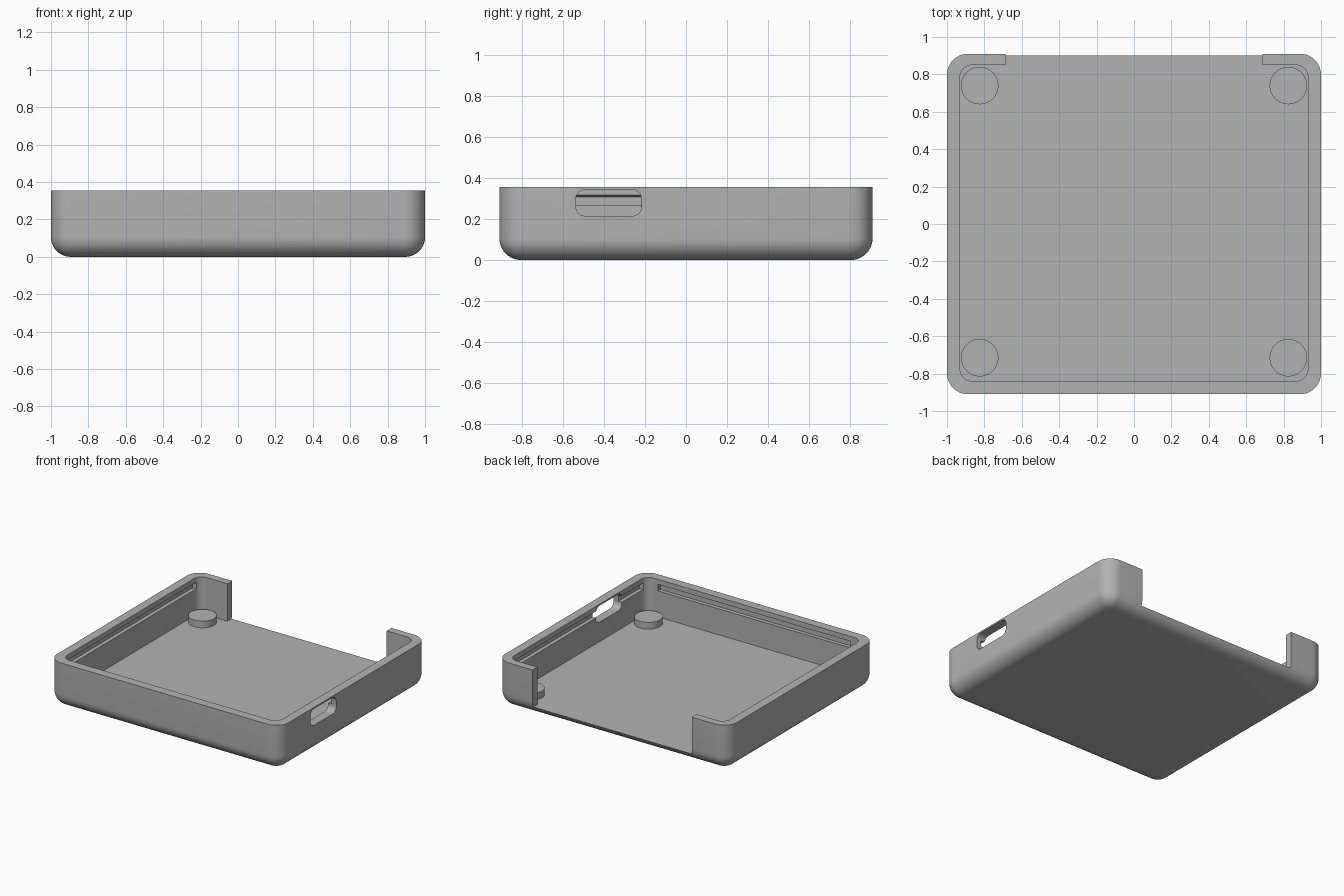
import bpy, bmesh, math
from mathutils import Vector

if "Cube" in bpy.data.objects:
    bpy.data.objects.remove(bpy.data.objects["Cube"])

WALL_TOP, FLOOR = 0.355, 0.063

grey = bpy.data.materials.new("grey_plastic")
grey.diffuse_color = (0.45, 0.45, 0.45, 1)
grey.use_nodes = True
grey.node_tree.nodes["Principled BSDF"].inputs["Base Color"].default_value = grey.diffuse_color


def rounded_rect(x0, x1, y0, y1, r, steps=10):
    """Counter-clockwise outline starting at the upper right corner."""
    pts = []
    for k, (cx, cy) in enumerate([(x1 - r, y1 - r), (x0 + r, y1 - r),
                                  (x0 + r, y0 + r), (x1 - r, y0 + r)]):
        for i in range(steps + 1):
            a = math.pi / 2 * (k + i / steps)
            pts.append((cx + r * math.cos(a), cy + r * math.sin(a)))
    return pts


def loft(name, rings):
    """Closed solid through rings of equal point count."""
    bm = bmesh.new()
    loops = [[bm.verts.new(p) for p in ring] for ring in rings]
    n = len(loops[0])
    for a, b in zip(loops, loops[1:]):
        for i in range(n):
            j = (i + 1) % n
            bm.faces.new((a[i], a[j], b[j], b[i]))
    bm.faces.new(loops[0][::-1])
    bm.faces.new(loops[-1])
    bmesh.ops.recalc_face_normals(bm, faces=bm.faces)
    mesh = bpy.data.meshes.new(name)
    bm.to_mesh(mesh)
    bm.free()
    mesh.materials.append(grey)
    obj = bpy.data.objects.new(name, mesh)
    bpy.context.collection.objects.link(obj)
    return obj


def prism(name, outline, place, a, b):
    """Extrude a 2D outline; place(u, v, w) maps it into space."""
    return loft(name, [[Vector(place(u, v, w)) for u, v in outline] for w in (a, b)])


def activate(obj):
    bpy.ops.object.select_all(action='DESELECT')
    obj.select_set(True)
    bpy.context.view_layer.objects.active = obj


def cut(target, cutter):
    mod = target.modifiers.new("cut", 'BOOLEAN')
    mod.operation = 'DIFFERENCE'
    mod.solver = 'EXACT'
    mod.object = cutter
    activate(target)
    bpy.ops.object.modifier_apply(modifier=mod.name)
    bpy.data.objects.remove(cutter)


# Tray body with rounded corners and a rounded bottom edge
R, FILLET, STEPS = 0.112, 0.105, 10
rings = []
for i in range(STEPS + 1):
    t = math.pi / 2 * i / STEPS
    inset, z = FILLET * (1 - math.sin(t)), FILLET * (1 - math.cos(t))
    outline = rounded_rect(-1 + inset, 1 - inset, -0.91 + inset, 0.91 - inset, R - inset)
    rings.append([(x, y, z) for x, y in outline])
rings.append([(x, y, WALL_TOP) for x, y in rounded_rect(-1, 1, -0.91, 0.91, R)])
tray = loft("tray", rings)

# Cavity with the wide opening through the back wall
cavity = rounded_rect(-0.93, 0.93, -0.84, 0.85, 0.065)
back = 11  # the outline crosses the back wall after the first corner
cavity[back:back] = [(0.687, 0.85), (0.687, 1.1), (-0.687, 1.1), (-0.687, 0.85)]
cut(tray, prism("cavity_cutter", cavity, lambda u, v, w: (u, v, w), FLOOR, 0.6))

# Lid grooves inside the side and front walls
groove = [(-0.05, 0.265), (0.03, 0.265), (0.03, 0.308), (0, 0.316), (-0.05, 0.316)]
for s in (-1, 1):
    cut(tray, prism("groove_cutter", groove,
                    lambda u, v, w: (s * (0.93 + u), w, v), -0.8, 0.81))
cut(tray, prism("groove_cutter", groove,
                lambda u, v, w: (w, -0.84 - u, v), -0.83, 0.83))

# Port slot through the right wall
slot = rounded_rect(-0.537, -0.217, 0.215, 0.343, 0.045)
cut(tray, prism("slot_cutter", slot, lambda u, v, w: (w, u, v), 0.8, 1.2))

# Round support pads on the floor near each corner
pads = []
for x in (-0.825, 0.825):
    for y, side in ((-0.715, "front"), (0.74, "back")):
        circle = [(x + 0.1 * math.cos(math.tau * i / 48),
                   y + 0.1 * math.sin(math.tau * i / 48)) for i in range(48)]
        name = f"support_pad_{side}_{'left' if x < 0 else 'right'}"
        pads.append(prism(name, circle, lambda u, v, w: (u, v, w), FLOOR - 0.01, 0.115))

for obj in [tray] + pads:
    activate(obj)
    bpy.ops.object.shade_smooth_by_angle(angle=math.radians(30))
